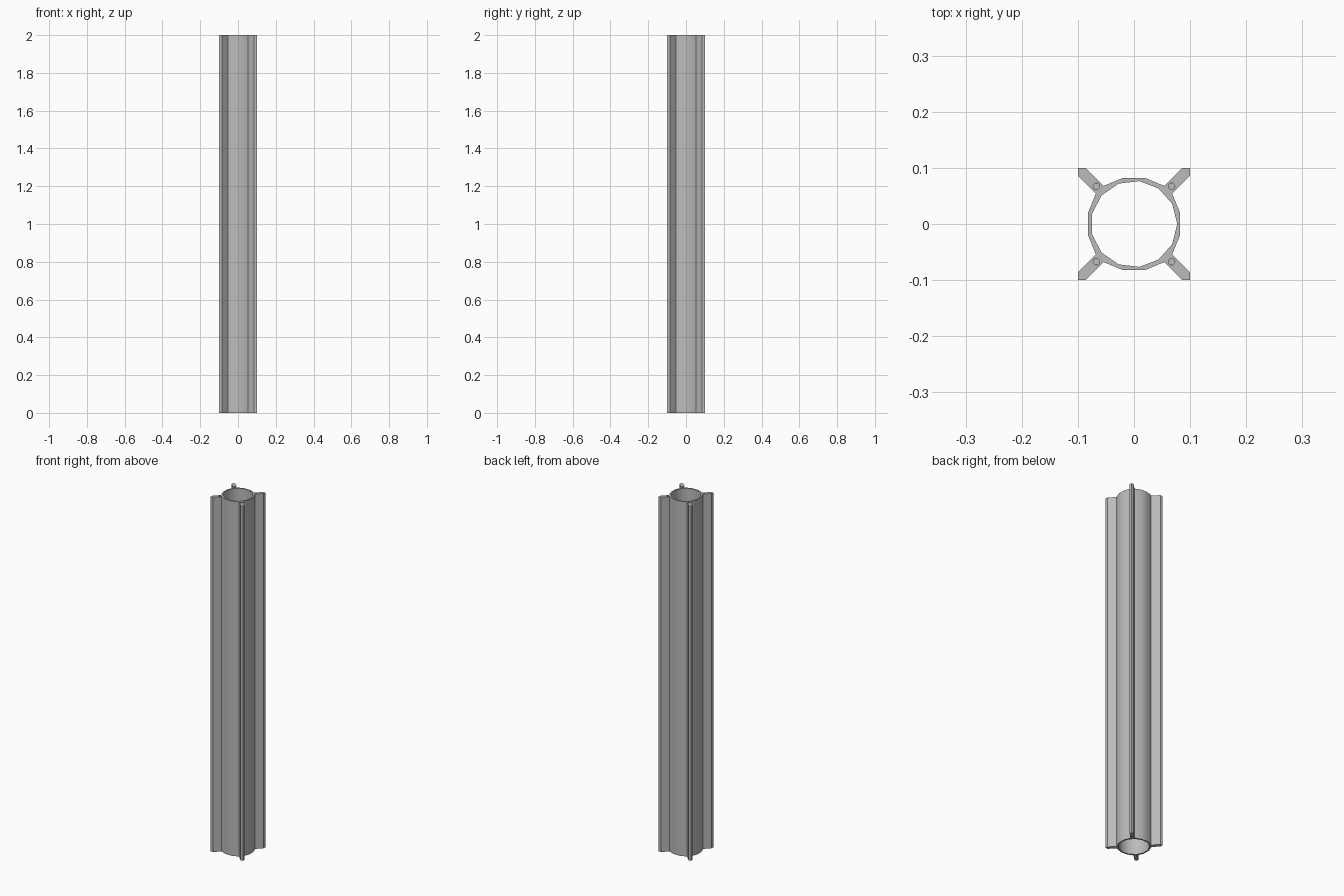
import bpy, bmesh
from math import cos, sin, pi, radians
from mathutils import Matrix, Vector

LENGTH = 2.0
HOLE_POS, HOLE_R, HOLE_DEPTH = 0.067, 0.006, 0.08

cube = bpy.data.objects.get("Cube")
if cube:
    bpy.data.objects.remove(cube, do_unlink=True)

metal = bpy.data.materials.new("grey aluminium")
metal.use_nodes = True
grey = (0.5, 0.5, 0.5, 1)
metal.diffuse_color = grey
metal.node_tree.nodes["Principled BSDF"].inputs["Base Color"].default_value = grey


def circle(radius, sides, x=0, y=0):
    return [Vector((x + radius * cos(2 * pi * i / sides),
                    y + radius * sin(2 * pi * i / sides), 0)) for i in range(sides)]


def finish(bm, name):
    bmesh.ops.recalc_face_normals(bm, faces=bm.faces)
    mesh = bpy.data.meshes.new(name)
    bm.to_mesh(mesh)
    bm.free()
    mesh.materials.append(metal)
    obj = bpy.data.objects.new(name, mesh)
    bpy.context.collection.objects.link(obj)
    return obj


# One quarter of the outer outline: tube wall, diagonal fin, tube wall
quarter = [(0.082, 0.02), (0.068, 0.054), (0.1, 0.086), (0.1, 0.1),
           (0.086, 0.1), (0.054, 0.068), (0.02, 0.082)]
turns = [Matrix.Rotation(k * pi / 2, 3, 'Z') for k in range(4)]
outline = [t @ Vector((x, y, 0)) for t in turns for x, y in quarter]
hole_centres = [t @ Vector((HOLE_POS, HOLE_POS, 0)) for t in turns]

# Extruded tube with its round bore and a screw hole in every fin
bm = bmesh.new()
loops = [outline, circle(0.077, 13)]
loops += [circle(HOLE_R, 10, c.x, c.y) for c in hole_centres]
for loop in loops:
    verts = [bm.verts.new(p) for p in loop]
    for a, b in zip(verts, verts[1:] + verts[:1]):
        bm.edges.new((a, b))
bmesh.ops.triangle_fill(bm, edges=bm.edges[:], use_beauty=True, normal=(0, 0, 1))
top = bmesh.ops.extrude_face_region(bm, geom=bm.faces[:])["geom"]
bmesh.ops.translate(bm, vec=(0, 0, LENGTH),
                    verts=[v for v in top if isinstance(v, bmesh.types.BMVert)])
profile = finish(bm, "finned_tube")

bpy.ops.object.select_all(action='DESELECT')
profile.select_set(True)
bpy.context.view_layer.objects.active = profile
bpy.ops.object.shade_smooth_by_angle(angle=radians(30))

# Floors that close the screw holes below each end
bm = bmesh.new()
for c in hole_centres:
    for z in (HOLE_DEPTH, LENGTH - HOLE_DEPTH):
        bmesh.ops.create_cone(bm, cap_ends=True, segments=10, radius1=HOLE_R,
                              radius2=HOLE_R, depth=0.01,
                              matrix=Matrix.Translation((c.x, c.y, z)))
finish(bm, "screw_hole_floors")
